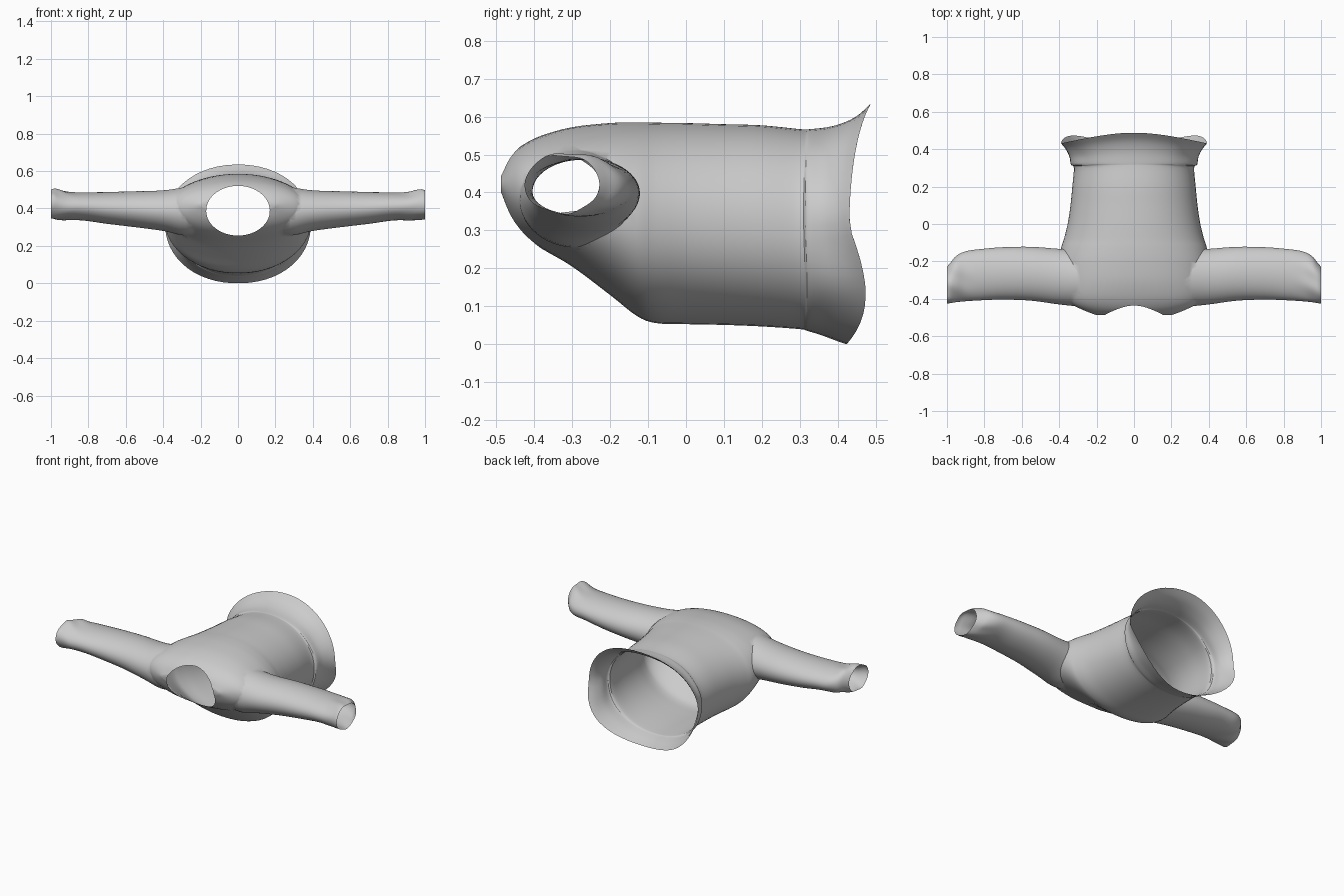
import bpy, bmesh, math
from mathutils import Vector

if "Cube" in bpy.data.objects:
    bpy.data.objects.remove(bpy.data.objects["Cube"])

SEG = 56


def smooth_rows(rows, n=4):
    """Catmull-Rom resampling of the section table."""
    out = []
    for i in range(len(rows) - 1):
        p = [Vector(rows[min(max(i + k, 0), len(rows) - 1)]) for k in (-1, 0, 1, 2)]
        for j in range(n):
            t = j / n
            out.append(0.5 * (2 * p[1] + (p[2] - p[0]) * t
                              + (2 * p[0] - 5 * p[1] + 4 * p[2] - p[3]) * t * t
                              + (3 * p[1] - p[0] - 3 * p[2] + p[3]) * t ** 3))
    return out + [Vector(rows[-1])]


def loft(name, rings):
    """Closed solid skinned through rings of points."""
    bm = bmesh.new()
    vs = [[bm.verts.new(p) for p in r] for r in rings]
    for a, b in zip(vs, vs[1:]):
        for i in range(len(a)):
            j = (i + 1) % len(a)
            bm.faces.new((a[i], a[j], b[j], b[i]))
    bm.faces.new(vs[0])
    bm.faces.new(vs[-1])
    bmesh.ops.recalc_face_normals(bm, faces=bm.faces)
    me = bpy.data.meshes.new(name)
    bm.to_mesh(me)
    bm.free()
    ob = bpy.data.objects.new(name, me)
    bpy.context.collection.objects.link(ob)
    return ob


def oval(cu, cv, ru, rv, e=2.0):
    pts = []
    for i in range(SEG):
        a = 2 * math.pi * (i + 0.37) / SEG
        c, s = math.cos(a), math.sin(a)
        pts.append((cu + ru * math.copysign(abs(c) ** (2 / e), c),
                    cv + rv * math.copysign(abs(s) ** (2 / e), s)))
    return pts


# Torso: y, bottom z, top z, half width
torso = [(-.487, .385, .455, .20), (-.465, .33, .495, .26), (-.43, .288, .525, .33),
         (-.38, .252, .55, .37), (-.30, .205, .572, .385), (-.20, .13, .583, .395),
         (-.13, .075, .585, .39), (-.08, .056, .584, .375), (0, .053, .583, .355),
         (.10, .051, .58, .34), (.20, .047, .577, .33), (.30, .04, .567, .322),
         (.318, .036, .567, .338), (.36, .024, .575, .345), (.40, .01, .598, .365),
         (.43, 0, .635, .39)]
rings = []
for y, lo, hi, w in smooth_rows(torso):
    rings.append([(x, y, z) for x, z in oval(0, (lo + hi) / 2, w, (hi - lo) / 2, 2.1)])
body = loft("sweater", rings)

# Sleeves: x, front y, back y, bottom z, top z
sleeve = [(.15, -.43, -.15, .27, .54), (.28, -.44, -.14, .255, .515), (.40, -.43, -.133, .28, .497),
          (.55, -.41, -.122, .30, .492), (.70, -.404, -.124, .318, .488),
          (.82, -.408, -.134, .335, .486), (.90, -.413, -.146, .338, .488),
          (.95, -.418, -.17, .34, .50), (.98, -.423, -.205, .342, .504),
          (1.0, -.425, -.228, .345, .498)]
helpers = []
for side in (-1, 1):
    rings = []
    for x, f, b, lo, hi in smooth_rows(sleeve):
        rings.append([(side * x, y, z) for y, z in
                      oval((f + b) / 2, (lo + hi) / 2, (b - f) / 2, (hi - lo) / 2)])
    helpers.append((loft("sleeve", rings), 'UNION'))

# Neck opening cutter
NX, NZ, NC, NEND = .17, .133, .388, -.30
cut = loft("neck_cutter", [[(x, y, z) for x, z in oval(0, NC, NX, NZ)] for y in (-.7, NEND)])
helpers.append((cut, 'DIFFERENCE'))

for ob, op in helpers:
    m = body.modifiers.new(op, 'BOOLEAN')
    m.object, m.operation, m.solver = ob, op, 'EXACT'
dg = bpy.context.evaluated_depsgraph_get()
me = bpy.data.meshes.new_from_object(body.evaluated_get(dg))
body.modifiers.clear()
body.data = me
for ob, op in helpers:
    bpy.data.objects.remove(ob)

# Open the cuffs, hem and neck
bm = bmesh.new()
bm.from_mesh(me)
dead = []
for f in bm.faces:
    c, n = f.calc_center_median(), f.normal
    cuff = abs(c.x) > .998 and abs(n.x) > .9
    hem = c.y > .429 and n.y > .9
    inside = (c.x / NX) ** 2 + ((c.z - NC) / NZ) ** 2 < 1.001
    neck = inside and c.y < NEND + .002 and (abs(n.y) < .02 or c.y > NEND - .002)
    if cuff or hem or neck:
        dead.append(f)
bmesh.ops.delete(bm, geom=dead, context='FACES')

# Wavy hem edge, longest at the top, and a few soft cloth folds
for v in bm.verts:
    x, y, z = v.co
    if y > .30:
        k = (y - .30) / .13
        a = math.atan2(z - .31, x)
        s = math.sin(a)
        v.co.y += k * (.058 * s ** 2 if s > 0 else .045 * math.sin(-s * math.pi) - .008 * s * s)
        r = 1 + .012 * math.sin(9 * a) * math.sin(math.pi * min(k, 1))
        v.co.x *= r
    elif abs(x) > .85:
        k = min((abs(x) - .85) / .1, 1)
        v.co.z += .003 * k * math.sin(60 * y + 30 * x)
bmesh.ops.remove_doubles(bm, verts=bm.verts, dist=.0003)
bm.to_mesh(me)
bm.free()

bpy.context.view_layer.objects.active = body
body.select_set(True)
bpy.ops.object.shade_smooth_by_angle(angle=math.radians(35))
